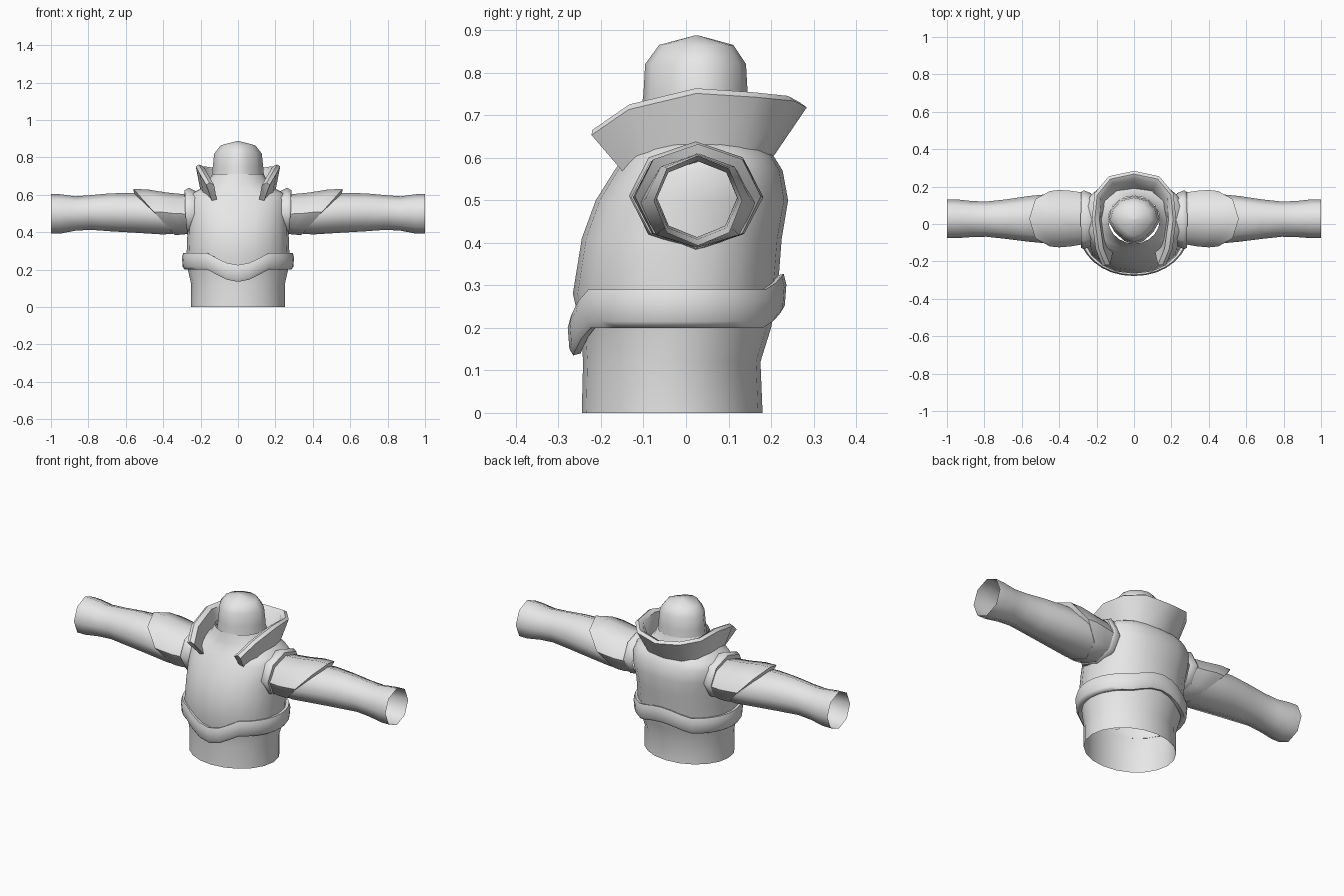
import bpy
import math

if "Cube" in bpy.data.objects:
    bpy.data.objects.remove(bpy.data.objects["Cube"])

cloth = bpy.data.materials.new("grey cloth")
cloth.diffuse_color = (0.8, 0.8, 0.8, 1)
cloth.use_nodes = True
cloth.node_tree.nodes["Principled BSDF"].inputs["Base Color"].default_value = cloth.diffuse_color


def loft(name, rings, wrap=True, wrap_rings=False, cap=False, angle=50):
    """Skin a list of equally sized point rings with quads."""
    n = len(rings[0])
    verts = [p for r in rings for p in r]
    faces = []
    for i in range(len(rings) if wrap_rings else len(rings) - 1):
        a, b = i * n, ((i + 1) % len(rings)) * n
        for j in range(n if wrap else n - 1):
            k = (j + 1) % n
            faces.append((a + j, a + k, b + k, b + j))
    if cap:
        faces.append(tuple(range(len(verts) - n, len(verts))))
    mesh = bpy.data.meshes.new(name)
    mesh.from_pydata(verts, [], faces)
    mesh.materials.append(cloth)
    obj = bpy.data.objects.new(name, mesh)
    bpy.context.collection.objects.link(obj)
    bpy.ops.object.select_all(action='DESELECT')
    obj.select_set(True)
    bpy.context.view_layer.objects.active = obj
    bpy.ops.object.mode_set(mode='EDIT')
    bpy.ops.mesh.select_all(action='SELECT')
    bpy.ops.mesh.normals_make_consistent(inside=False)
    bpy.ops.object.mode_set(mode='OBJECT')
    bpy.ops.object.shade_smooth_by_angle(angle=math.radians(angle))
    return obj


def mirror(obj):
    m = obj.modifiers.new("mirror", 'MIRROR')
    m.use_clip = True


def oval(z, rx, front, back, n=20, power=1.0, taper=0.0):
    """Horizontal ring; power < 1 squares it, taper narrows the front."""
    pts = []
    for i in range(n):
        t = 2 * math.pi * i / n
        c, s = math.cos(t), math.sin(t)
        x = math.copysign(abs(c) ** power, c) * rx * (1 - taper * max(0, -s))
        y = math.copysign(abs(s) ** power, s) * (back - front) / 2
        pts.append((x, y + (front + back) / 2, z))
    return pts


def arm_ring(x_top, x_mid, x_low, front, back, low, high):
    """Eight-sided ring across the arm, optionally cut at a slant."""
    pts = []
    for i in range(8):
        t = math.pi / 4 * i
        c, s = math.cos(t), math.sin(t)
        x = x_mid + (x_top - x_mid) * max(0, c) + (x_low - x_mid) * max(0, -c)
        pts.append((x, (front + back) / 2 + s * (back - front) / 2,
                    (low + high) / 2 + c * (high - low) / 2))
    return pts


# Torso, open at the hem and closing in to the neck
loft("torso", [oval(z, rx, f, b, power=p) for z, rx, f, b, p in [
    (0.00, 0.250, -0.245, 0.180, 1.0), (0.12, 0.250, -0.242, 0.175, 1.0),
    (0.20, 0.268, -0.247, 0.200, 1.0), (0.28, 0.275, -0.266, 0.215, 0.95),
    (0.41, 0.270, -0.245, 0.225, 0.90), (0.50, 0.272, -0.212, 0.240, 0.85),
    (0.57, 0.272, -0.168, 0.227, 0.82), (0.605, 0.255, -0.145, 0.205, 0.82),
    (0.63, 0.205, -0.13, 0.185, 0.90), (0.66, 0.165, -0.118, 0.165, 1.0),
    (0.71, 0.138, -0.105, 0.150, 1.0)]], angle=70)

# Head covering, pointed a little towards the front
loft("head", [oval(z, rx, f, b, n=12, taper=0.3) for z, rx, f, b in [
    (0.69, 0.140, -0.108, 0.150), (0.75, 0.135, -0.100, 0.145),
    (0.82, 0.127, -0.096, 0.141), (0.865, 0.092, -0.063, 0.111),
    (0.887, 0.006, 0.020, 0.030)]], cap=True, angle=70)

# Belt: dips at the front centre and rises at the back centre
belt = []
for i in range(32):
    t = 2 * math.pi * i / 32
    c, s = math.cos(t), math.sin(t)
    x = 0.30 * math.copysign(abs(c) ** 0.95, c)
    bump = max(0, 1 - (x / 0.17) ** 2) ** 1.3
    dz = -0.065 * bump if s < 0 else 0.037 * bump
    y = -0.022 + (0.258 if s > 0 else 0.256) * s
    section = []
    for k, z in [(0.90, 0.285), (0.975, 0.29), (1.0, 0.265),
                 (0.985, 0.215), (0.95, 0.20), (0.88, 0.205)]:
        section.append((x * k, -0.022 + (y + 0.022) * k, z + dz))
    belt.append(section)
loft("belt", belt, wrap_rings=True, angle=70)

# Standing collar, open at the front; bottom and top points of one half
half = [((0.135, -0.140, 0.557), (0.170, -0.222, 0.665)),
        ((0.180, -0.070, 0.575), (0.205, -0.135, 0.725)),
        ((0.192, 0.030, 0.580), (0.226, 0.025, 0.763)),
        ((0.170, 0.130, 0.595), (0.210, 0.165, 0.754)),
        ((0.105, 0.190, 0.603), (0.135, 0.255, 0.745)),
        ((0.000, 0.207, 0.605), (0.000, 0.284, 0.730))]
collar = []
for (bx, by, bz), (tx, ty, tz) in half:
    d = math.hypot(tx, ty - 0.0)
    ux, uy = -tx / d, -ty / d
    if ty < -0.1:
        ux, uy = -1.0, 0.1
    w = 0.042
    collar.append([(bx, by, bz), (tx, ty, tz - 0.012),
                   (tx + ux * w * 0.4, ty + uy * w * 0.4, tz),
                   (tx + ux * w, ty + uy * w, tz - 0.012),
                   (bx + ux * w * 0.6, by + uy * w * 0.6, bz)])
# Close the front tip of the collar
tip = collar[0]
mid = [sum(p[a] for p in tip) / 5 for a in range(3)]
collar.insert(0, [tuple(mid[a] + (p[a] - mid[a]) * 0.02 for a in range(3))
                  for p in tip])
mirror(loft("collar", collar, angle=50))

# Sleeves, hollow to the cuff
mirror(loft("sleeve", [arm_ring(x, x, x, f, b, lo, hi) for x, f, b, lo, hi in [
    (0.24, -0.100, 0.160, 0.400, 0.590), (0.40, -0.110, 0.165, 0.388, 0.595),
    (0.56, -0.095, 0.150, 0.398, 0.610), (0.68, -0.080, 0.132, 0.405, 0.608),
    (0.79, -0.068, 0.120, 0.413, 0.598), (0.87, -0.070, 0.123, 0.408, 0.592),
    (0.95, -0.076, 0.132, 0.393, 0.603), (1.00, -0.076, 0.132, 0.393, 0.605)]],
    angle=60))

# Short over-sleeves with a slanted lower edge
mirror(loft("over_sleeve", [arm_ring(*r) for r in [
    (0.25, 0.25, 0.25, -0.105, 0.165, 0.395, 0.600),
    (0.38, 0.34, 0.29, -0.120, 0.178, 0.388, 0.612),
    (0.48, 0.40, 0.32, -0.125, 0.182, 0.386, 0.628),
    (0.56, 0.45, 0.34, -0.120, 0.176, 0.386, 0.632),
    (0.555, 0.445, 0.335, -0.095, 0.150, 0.400, 0.606)]], angle=50))

# Raised rims where the arms meet the torso
mirror(loft("armhole_rim", [arm_ring(*r) for r in [
    (0.21, 0.23, 0.24, -0.120, 0.165, 0.385, 0.612),
    (0.262, 0.268, 0.262, -0.134, 0.180, 0.382, 0.638),
    (0.285, 0.282, 0.272, -0.128, 0.172, 0.388, 0.625),
    (0.285, 0.280, 0.270, -0.100, 0.150, 0.400, 0.595)]], angle=60))
